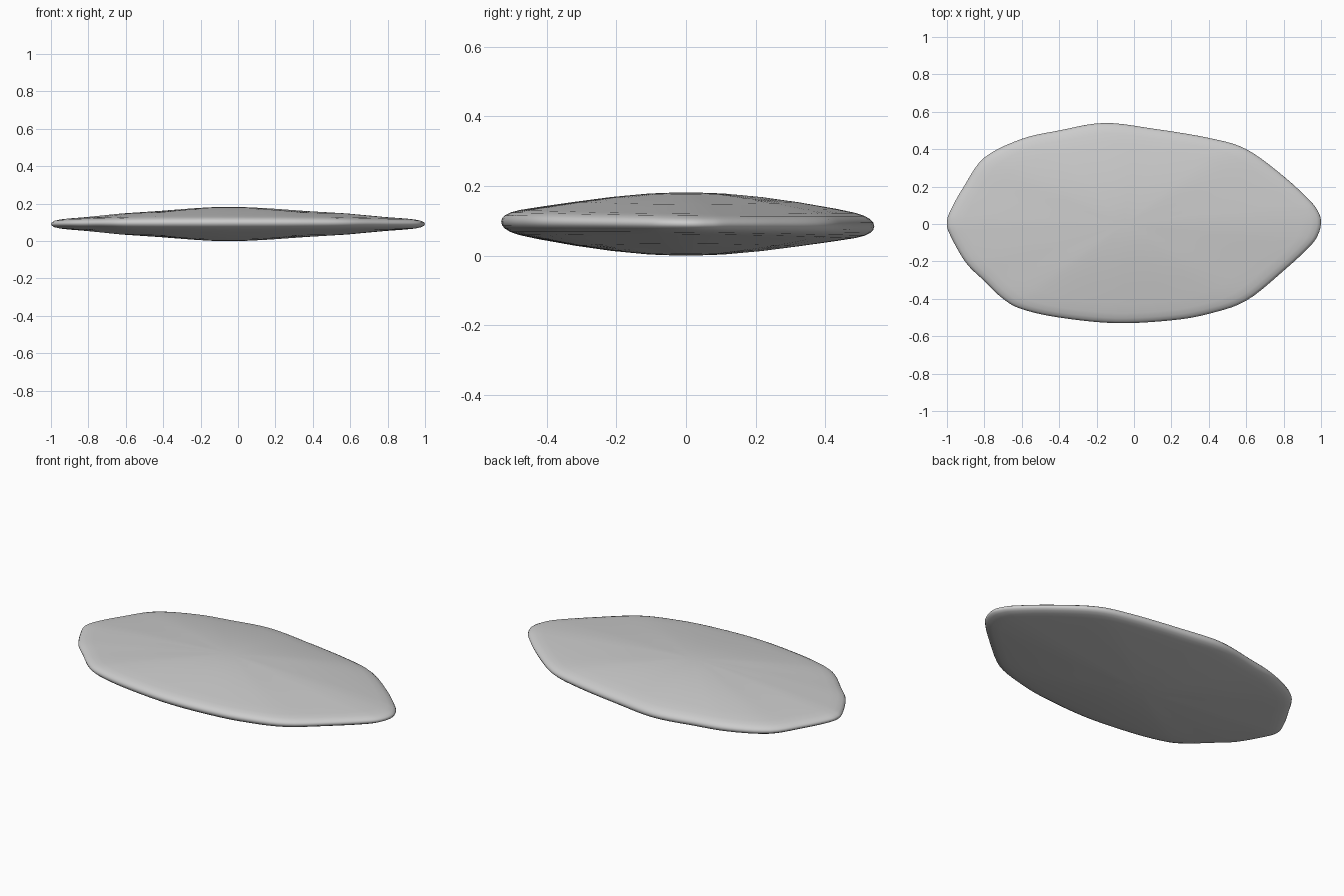
import bpy, bmesh
from mathutils import Vector

if "Cube" in bpy.data.objects:
    bpy.data.objects.remove(bpy.data.objects["Cube"])

# Plan outline of the stone, anticlockwise from the right tip
OUTLINE = [(1.0, 0.01), (0.985, 0.065), (0.94, 0.125), (0.8, 0.255), (0.6, 0.4),
           (0.4, 0.46), (0.1, 0.51), (-0.16, 0.54), (-0.4, 0.5), (-0.6, 0.455),
           (-0.8, 0.355), (-0.91, 0.2), (-0.98, 0.075), (-1.0, 0.01), (-0.985, -0.055),
           (-0.9, -0.205), (-0.8, -0.305), (-0.7, -0.4), (-0.6, -0.455), (-0.4, -0.5),
           (-0.1, -0.53), (0.2, -0.515), (0.4, -0.48), (0.6, -0.41), (0.8, -0.25),
           (0.94, -0.12), (0.985, -0.055)]

# Radial fraction, half thickness along x, half thickness along y
SECTION = [(0.1, 0.0895, 0.0895), (0.2, 0.084, 0.0875), (0.4, 0.069, 0.0775),
           (0.6, 0.0565, 0.063), (0.8, 0.037, 0.046), (0.9, 0.0295, 0.036),
           (0.95, 0.024, 0.028), (0.98, 0.017, 0.019), (0.995, 0.009, 0.010)]
MID = 0.093


def smooth_loop(points, steps):
    """Closed Catmull-Rom curve through the points."""
    pts = [Vector(p) for p in points]
    n, out = len(pts), []
    for i in range(n):
        a, b, c, d = (pts[(i + k) % n] for k in (-1, 0, 1, 2))
        for s in range(steps):
            t = s / steps
            out.append(0.5 * (2 * b + (c - a) * t + (2 * a - 5 * b + 4 * c - d) * t * t
                              + (3 * b - a - 3 * c + d) * t ** 3))
    return out


loop = smooth_loop(OUTLINE, 5)
bm = bmesh.new()


def ring(t, hx, hy, side):
    verts = []
    for p in loop:
        w = min(1, abs(p.y) / 0.53) ** 2
        h = hx + (hy - hx) * w
        rim = -0.012 * p.y * t ** 4          # rim drops slightly to the back
        verts.append(bm.verts.new((p.x * t - 0.05 * (1 - t), p.y * t, MID + rim + side * h)))
    return verts


# Rings from the top crown, around the rim, to the bottom crown
rings = [ring(*s, 1) for s in SECTION] + [ring(1, 0, 0, 1)]
rings += [ring(*s, -1) for s in reversed(SECTION)]
n = len(loop)
for r0, r1 in zip(rings, rings[1:]):
    for i in range(n):
        j = (i + 1) % n
        bm.faces.new((r0[i], r1[i], r1[j], r0[j]))

# Crowns
for r, z in ((rings[0], 0.184), (rings[-1], 0.002)):
    c = bm.verts.new((-0.05, 0, z))
    for i in range(n):
        bm.faces.new((c, r[i], r[(i + 1) % n]))

bmesh.ops.recalc_face_normals(bm, faces=bm.faces)
bmesh.ops.translate(bm, verts=bm.verts, vec=(0, 0, -min(v.co.z for v in bm.verts)))
mesh = bpy.data.meshes.new("flat_stone")
bm.to_mesh(mesh)
bm.free()
for f in mesh.polygons:
    f.use_smooth = True
bpy.context.collection.objects.link(bpy.data.objects.new("flat_stone", mesh))
